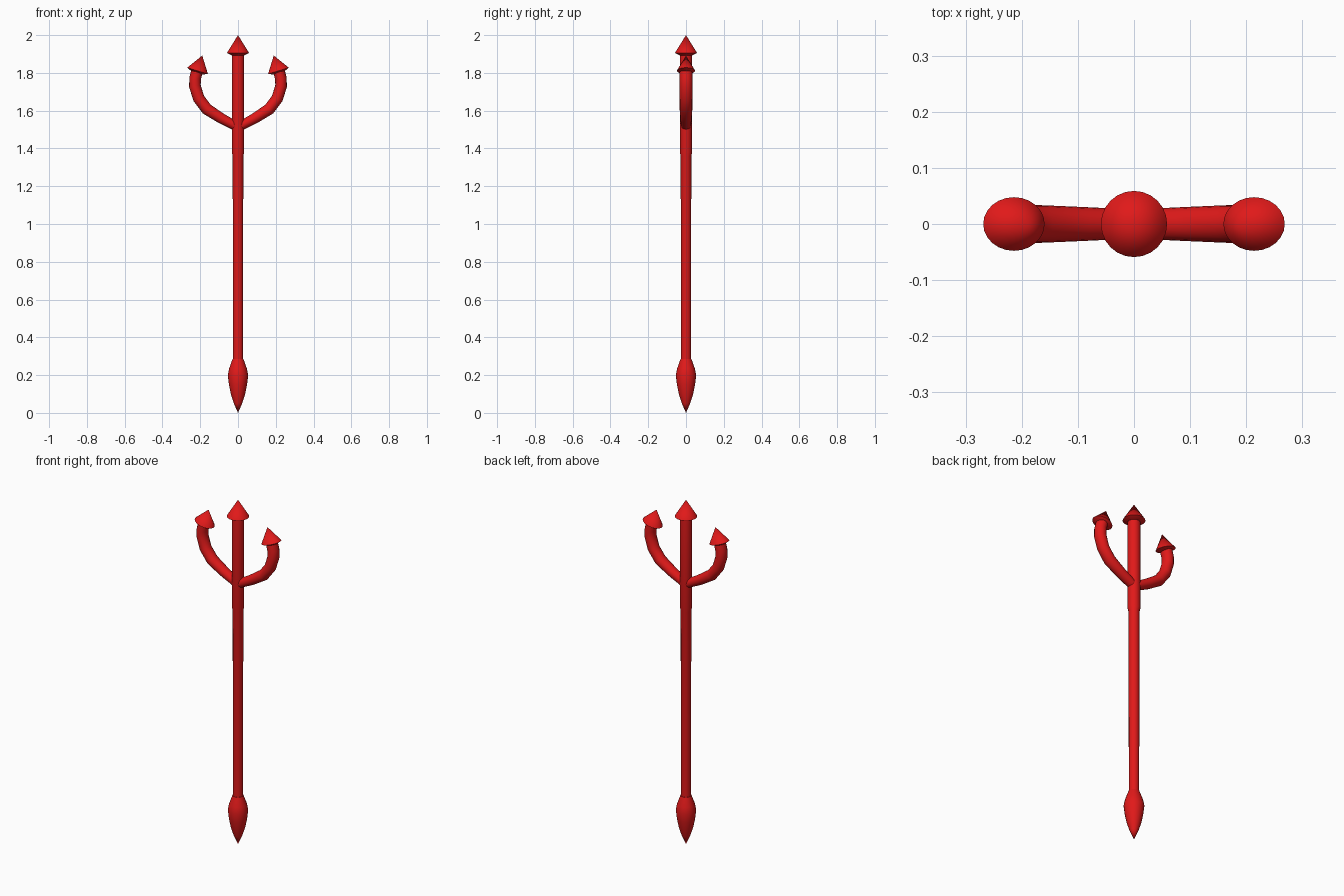
import bpy, bmesh, math
from mathutils import Vector

if "Cube" in bpy.data.objects:
    bpy.data.objects.remove(bpy.data.objects["Cube"])

red = bpy.data.materials.new("red")
red.diffuse_color = (0.75, 0.01, 0.01, 1)
red.use_nodes = True
red.node_tree.nodes["Principled BSDF"].inputs["Base Color"].default_value = red.diffuse_color


def finish(ob):
    bpy.ops.object.select_all(action='DESELECT')
    ob.select_set(True)
    bpy.context.view_layer.objects.active = ob
    bpy.ops.object.shade_smooth_by_angle(angle=math.radians(40))
    ob.data.materials.clear()
    ob.data.materials.append(red)
    return ob


def add_mesh(name, bm):
    bmesh.ops.remove_doubles(bm, verts=bm.verts, dist=1e-5)
    bmesh.ops.recalc_face_normals(bm, faces=bm.faces)
    me = bpy.data.meshes.new(name)
    bm.to_mesh(me)
    bm.free()
    ob = bpy.data.objects.new(name, me)
    bpy.context.collection.objects.link(ob)
    return finish(ob)


def lathe(name, profile, steps=24):
    """Revolve (radius, z) points around the z axis."""
    bm = bmesh.new()
    vs = [bm.verts.new((r, 0, z)) for r, z in profile]
    es = [bm.edges.new(p) for p in zip(vs, vs[1:])]
    bmesh.ops.spin(bm, geom=vs + es, cent=(0, 0, 0), axis=(0, 0, 1),
                   angle=math.tau, steps=steps)
    return add_mesh(name, bm)


def tube(name, path, sides=16):
    """Sweep a round section along (x, z, radius) points in the xz plane."""
    bm = bmesh.new()
    rings = []
    for i, (x, z, r) in enumerate(path):
        a, b = path[max(i - 1, 0)], path[min(i + 1, len(path) - 1)]
        t = Vector((b[0] - a[0], 0, b[1] - a[1])).normalized()
        n = Vector((t.z, 0, -t.x))
        ring = []
        for k in range(sides):
            u = math.tau * k / sides
            ring.append(bm.verts.new(Vector((x, 0, z)) + n * r * math.cos(u)
                                     + Vector((0, r * 1.08 * math.sin(u), 0))))
        rings.append(ring)
    for p, q in zip(rings, rings[1:]):
        for k in range(sides):
            j = (k + 1) % sides
            bm.faces.new((p[k], p[j], q[j], q[k]))
    bm.faces.new(rings[0])
    bm.faces.new(rings[-1])
    return add_mesh(name, bm)


# Shaft, slightly thicker in its upper part
lathe("shaft", [(0, 0.25), (0.027, 0.25), (0.028, 1.36), (0.033, 1.38),
                (0.033, 1.90), (0, 1.90)])

# Bottom spike
lathe("bottom_spike", [(0, 0), (0.022, 0.05), (0.038, 0.10), (0.048, 0.15),
                       (0.054, 0.20), (0.047, 0.235), (0.029, 0.285), (0, 0.285)])

# Centre arrow head
HEAD = [(0, -0.012), (0.033, -0.012), (0.059, 0), (0, 0.095)]
centre = lathe("centre_tip", HEAD)
centre.location.z = 1.905

# Curved side prongs with tilted heads
PRONG = [(0, 1.512, 0.024), (0.09, 1.56, 0.028), (0.165, 1.608, 0.031),
         (0.208, 1.665, 0.031), (0.228, 1.73, 0.031), (0.227, 1.77, 0.031),
         (0.213, 1.825, 0.031)]
for side, s in (("left", -1), ("right", 1)):
    tube(side + "_prong", [(s * x, z, r) for x, z, r in PRONG])
    tip = lathe(side + "_tip", HEAD)
    tip.location = (s * 0.214, 0, 1.811)
    tip.rotation_euler.y = -s * math.radians(17)
    tip.scale = (0.97, 0.81, 0.89)
